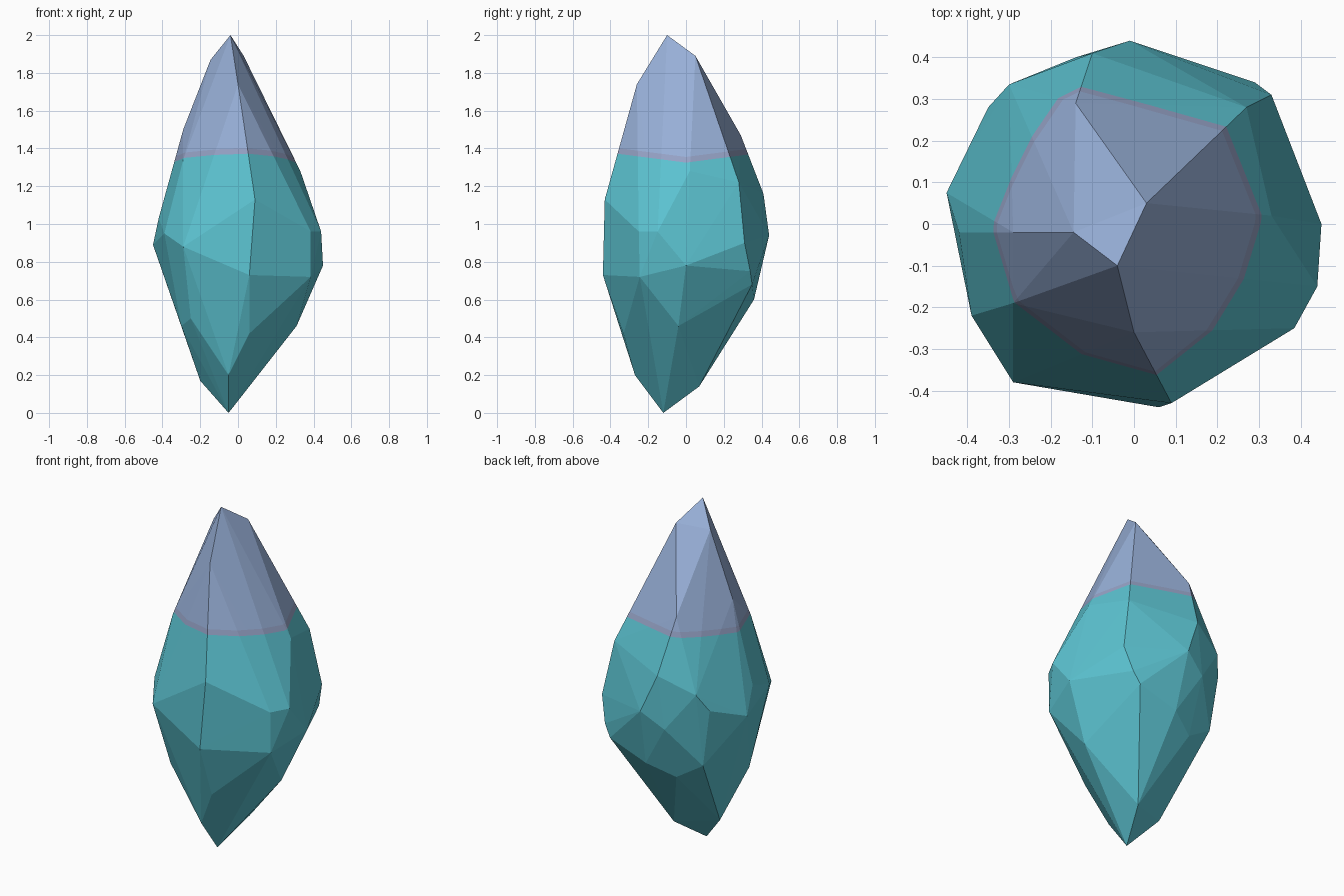
import bpy, bmesh
from mathutils import Vector

if "Cube" in bpy.data.objects:
    bpy.data.objects.remove(bpy.data.objects["Cube"])

# Corner points of the faceted crystal, from the bottom tip to the top tip
corners = [
    (-.05, -.12, 0), (.03, .07, .14), (-.20, -.03, .17), (-.05, -.27, .20),
    (.06, -.33, .42), (.31, -.04, .46), (-.30, -.16, .46), (-.25, -.27, .50),
    (-.14, .29, .53), (.01, .36, .60), (.235, .24, .59), (-.30, .27, .63),
    (.25, .35, .68), (.385, -.245, .72), (.06, -.44, .73), (.29, .34, .75),
    (.45, 0, .78), (-.14, .40, .85), (-.29, -.38, .88), (-.45, .075, .89),
    (.33, .31, .90), (-.01, .44, .94), (-.39, -.22, .95), (.44, -.15, .96),
    (.385, -.25, .96), (-.35, .28, .97), (-.42, -.02, 1.03), (-.30, .335, 1.07),
    (.09, -.43, 1.13), (-.10, .41, 1.16), (.27, .28, 1.22), (.26, .205, 1.29),
    (.33, .02, 1.28), (-.29, -.19, 1.34), (-.14, .29, 1.47), (-.29, -.02, 1.50),
    (0, -.26, 1.74), (-.145, -.02, 1.87), (.03, .05, 1.89), (-.04, -.10, 2.0),
]
BASE, SLOPE, BAND = 1.325, 0.13, 0.03


def material(name, color):
    m = bpy.data.materials.new(name)
    m.diffuse_color = (*color, 1)
    m.use_nodes = True
    m.node_tree.nodes["Principled BSDF"].inputs["Base Color"].default_value = m.diffuse_color
    return m


# Wrap the corners into flat facets
bm = bmesh.new()
for c in corners:
    bm.verts.new(c)
hull = bmesh.ops.convex_hull(bm, input=bm.verts[:])
loose = {v for v in hull["geom_interior"] + hull["geom_unused"]
         if isinstance(v, bmesh.types.BMVert)}
bmesh.ops.delete(bm, geom=list(loose), context='VERTS')


def cut(faces, co, normal):
    geom = set(faces)
    for f in faces:
        geom.update(f.edges)
        geom.update(f.verts)
    bmesh.ops.bisect_plane(bm, geom=list(geom), dist=1e-5,
                           plane_co=co, plane_no=normal)


# Colour border, slightly higher at front and back than at the sides
cut(bm.faces[:], (0, 0, 0), (0, 1, 0))
for side in (-1, 1):
    for z in (BASE, BASE + BAND):
        half = [f for f in bm.faces if f.calc_center_median().y * side > 0]
        cut(half, (0, 0, z), Vector((0, -SLOPE * side, 1)).normalized())
for f in bm.faces:
    c = f.calc_center_median()
    h = c.z - SLOPE * abs(c.y)
    f.material_index = 0 if h < BASE else 1 if h < BASE + BAND else 2
bmesh.ops.recalc_face_normals(bm, faces=bm.faces[:])

mesh = bpy.data.meshes.new("crystal")
bm.to_mesh(mesh)
bm.free()
mesh.materials.append(material("teal", (.105, .54, .63)))
mesh.materials.append(material("mauve", (.30, .36, .56)))
mesh.materials.append(material("pale_blue", (.31, .43, .68)))
bpy.context.collection.objects.link(bpy.data.objects.new("crystal", mesh))
